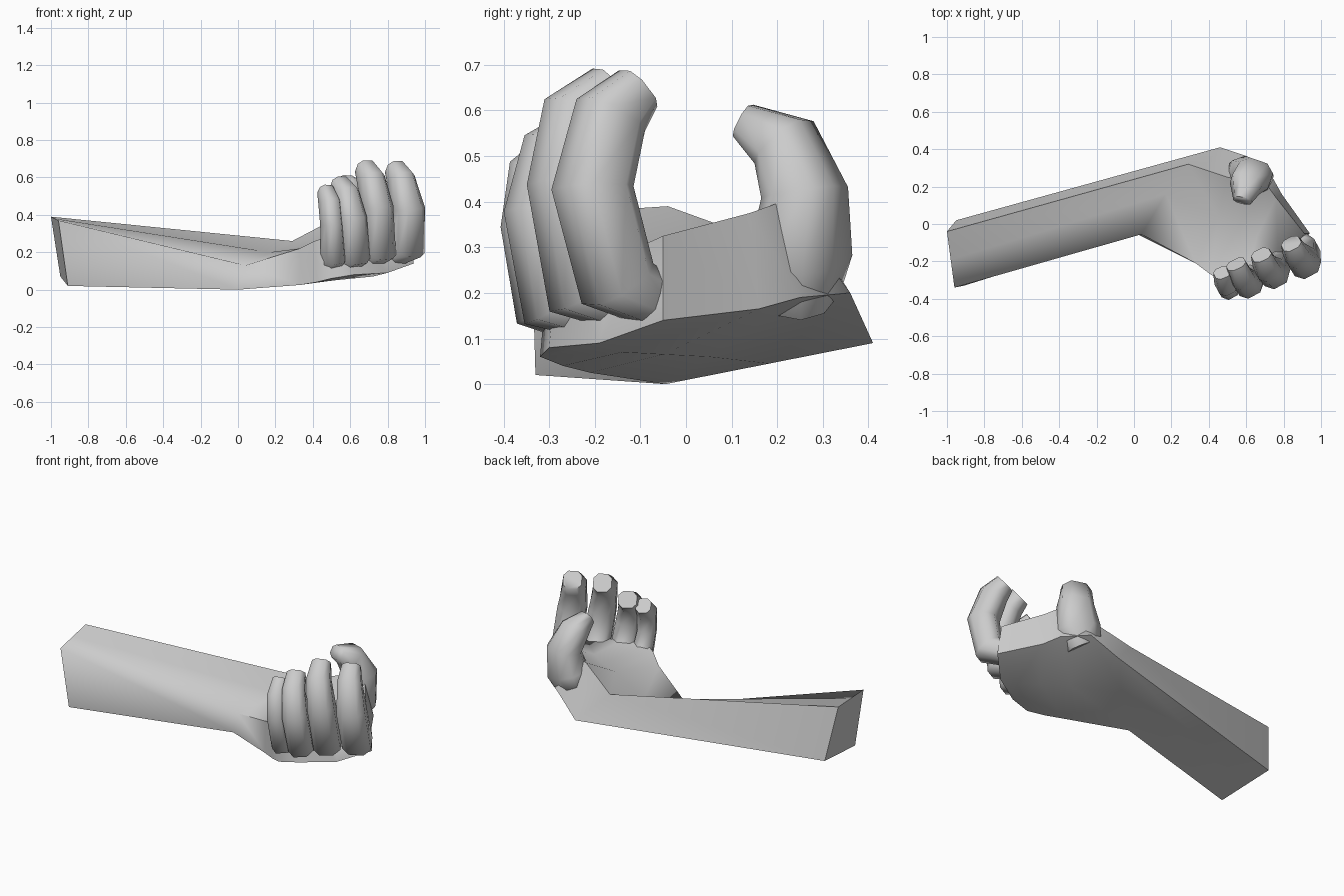
import bpy, bmesh, math
from mathutils import Vector

if "Cube" in bpy.data.objects:
    bpy.data.objects.remove(bpy.data.objects["Cube"])


def loft(name, rings):
    """Skin a list of equal-length rings and cap both ends."""
    bm = bmesh.new()
    vs = [[bm.verts.new(p) for p in r] for r in rings]
    n = len(vs[0])
    for a, b in zip(vs, vs[1:]):
        for i in range(n):
            j = (i + 1) % n
            bm.faces.new((a[i], a[j], b[j], b[i]))
    bm.faces.new(vs[0])
    bm.faces.new(vs[-1])
    bmesh.ops.recalc_face_normals(bm, faces=bm.faces)
    me = bpy.data.meshes.new(name)
    bm.to_mesh(me)
    bm.free()
    ob = bpy.data.objects.new(name, me)
    bpy.context.collection.objects.link(ob)
    bpy.ops.object.select_all(action='DESELECT')
    ob.select_set(True)
    bpy.context.view_layer.objects.active = ob
    bpy.ops.object.shade_smooth_by_angle(angle=math.radians(75))
    return ob


def digit(name, path, side, sides=8):
    """Squarish tube: path entries are (x, y, z, half width, half depth)."""
    pts = [Vector(p[:3]) for p in path]
    square = lambda v: math.copysign(abs(v) ** 0.75, v)
    rings = []
    for k, p in enumerate(path):
        t = (pts[min(k + 1, len(pts) - 1)] - pts[max(k - 1, 0)]).normalized()
        s = Vector(side)
        s = (s - t * s.dot(t)).normalized()
        d = t.cross(s)
        ring = []
        for i in range(sides):
            a = 2 * math.pi * (i + 0.5) / sides
            ring.append(pts[k] + s * p[3] * square(math.cos(a)) + d * p[4] * square(math.sin(a)))
        rings.append(ring)
    return loft(name, rings)


# Forearm and palm: corners run bottom front, bottom back, top back, top front
def section(bf, bb, tb, tf, bottom=None, top=None):
    mid = lambda a, b: tuple((Vector(a) + Vector(b)) / 2)
    return [bf, bottom or mid(bf, bb), bb, tb, top or mid(tb, tf), tf]


loft("forearm_and_palm", [
    section((-.91, -.33, .02), (-.95, .02, .07), (-1, -.04, .39), (-.96, -.34, .37)),
    section((0, -.045, 0), (.46, .41, .09), (.29, .32, .26), (.04, -.055, .13),
            top=(.17, .16, .2)),
    section((.33, -.21, .025), (.61, .36, .2), (.5, .25, .37), (.33, -.21, .22),
            bottom=(.5, .05, .06), top=(.45, .04, .25)),
    section((.42, -.27, .04), (.74, .25, .19), (.71, .21, .4), (.41, -.27, .26),
            bottom=(.63, -.05, .065), top=(.57, .0, .25)),
    section((.5, -.32, .06), (.79, .16, .165), (.76, .14, .375), (.47, -.3, .28),
            bottom=(.72, -.14, .07), top=(.66, -.06, .26)),
    section((.62, -.3, .08), (.94, -.05, .14), (.91, -.05, .325), (.6, -.28, .29),
            bottom=(.8, -.19, .09), top=(.77, -.15, .28)),
])

# Four curled fingers
side = (.88, .47, 0)
digit("index_finger", [(.82, -.06, .18, .07, .06), (.91, -.15, .22, .085, .085),
                       (.91, -.205, .43, .085, .085), (.87, -.165, .59, .07, .08),
                       (.84, -.105, .648, .055, .055)], side)
digit("middle_finger", [(.7, -.12, .17, .07, .06), (.76, -.22, .2, .08, .085),
                        (.745, -.26, .44, .08, .085), (.71, -.235, .59, .07, .08),
                        (.68, -.165, .65, .055, .055)], side)
digit("ring_finger", [(.58, -.17, .15, .07, .06), (.625, -.28, .18, .075, .085),
                      (.61, -.32, .38, .075, .075), (.58, -.29, .51, .065, .07),
                      (.545, -.215, .565, .055, .05)], side)
digit("little_finger", [(.49, -.2, .14, .06, .06), (.51, -.3, .18, .06, .085),
                        (.5, -.34, .35, .055, .065), (.49, -.325, .46, .055, .065),
                        (.47, -.26, .53, .045, .045)], side)

# Thumb
digit("thumb", [(.57, .25, .19, .1, .08), (.62, .25, .28, .13, .105),
                (.64, .26, .42, .1, .09), (.6, .215, .53, .09, .075),
                (.58, .125, .578, .05, .04)], (.88, -.3, 0))
